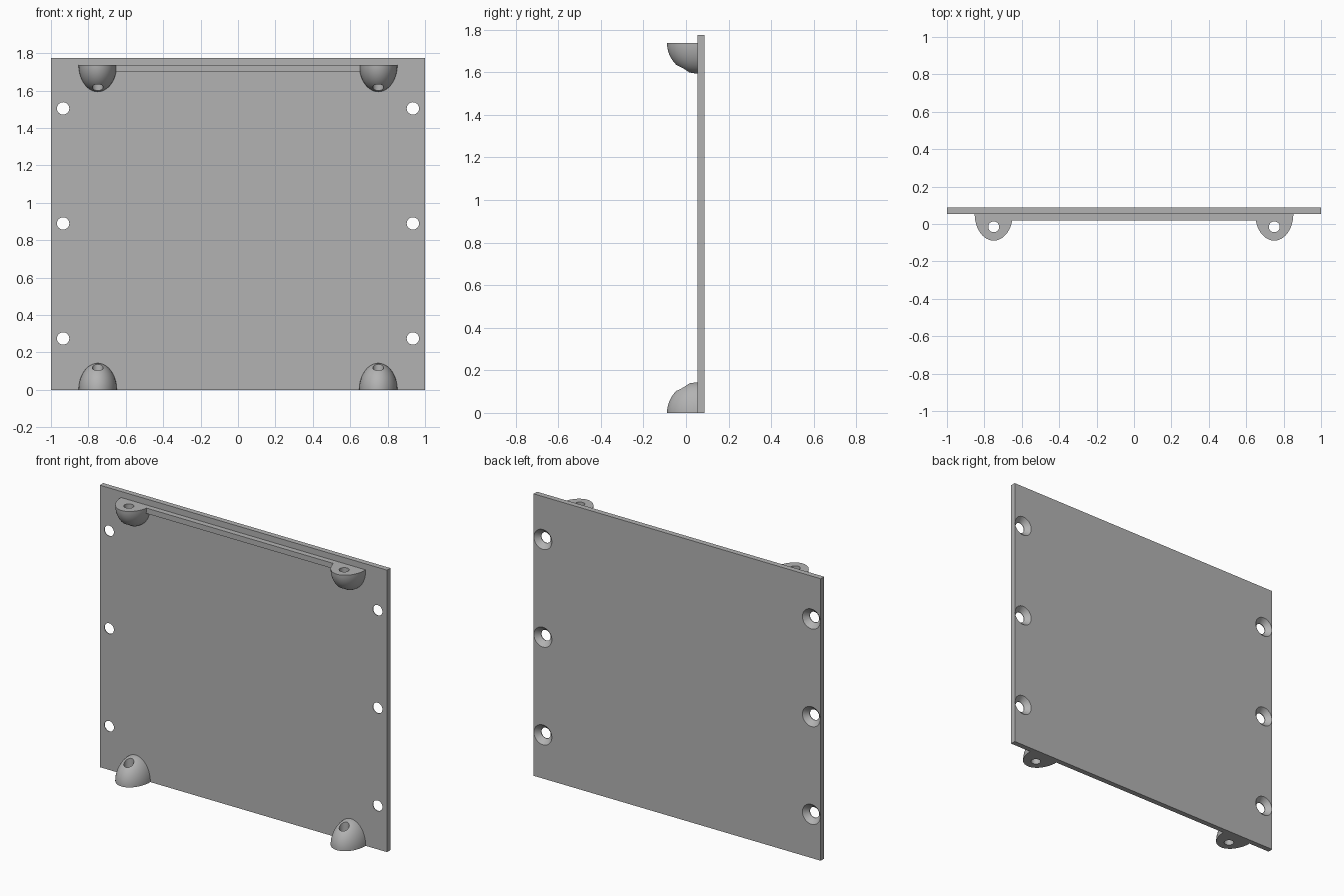
import bpy, bmesh
from math import pi, radians
from mathutils import Matrix, Vector

cube = bpy.data.objects.get("Cube")
if cube:
    bpy.data.objects.remove(cube, do_unlink=True)

W, H = 1.0, 1.775                # half width and height of the plate
FRONT, BACK = 0.054, 0.088       # plate faces along y
LUG_X, LUG_TOP = 0.75, 1.737

grey = bpy.data.materials.new("plain grey")
grey.use_nodes = True
grey.diffuse_color = (0.45, 0.45, 0.45, 1)
grey.node_tree.nodes["Principled BSDF"].inputs["Base Color"].default_value = grey.diffuse_color


def make(name, bm):
    mesh = bpy.data.meshes.new(name)
    bmesh.ops.recalc_face_normals(bm, faces=bm.faces)
    bm.to_mesh(mesh)
    bm.free()
    mesh.materials.append(grey)
    ob = bpy.data.objects.new(name, mesh)
    bpy.context.collection.objects.link(ob)
    return ob


def box(name, lo, hi):
    lo, hi = Vector(lo), Vector(hi)
    bm = bmesh.new()
    bmesh.ops.create_cube(bm, size=1, matrix=Matrix.Translation((lo + hi) / 2)
                          @ Matrix.Diagonal((*(hi - lo), 1)))
    return make(name, bm)


def cut(target, cutter):
    cutter.hide_render = True
    mod = target.modifiers.new("cut", "BOOLEAN")
    mod.operation = "DIFFERENCE"
    mod.solver = "EXACT"
    mod.object = cutter
    bpy.context.view_layer.objects.active = target
    bpy.ops.object.modifier_apply(modifier=mod.name)
    bpy.data.objects.remove(cutter, do_unlink=True)


def smooth(ob):
    bpy.ops.object.select_all(action="DESELECT")
    ob.select_set(True)
    bpy.context.view_layer.objects.active = ob
    bpy.ops.object.shade_smooth_by_angle(angle=radians(30))


# Back plate with countersunk screw holes down both sides
plate = box("plate", (-W, FRONT, 0), (W, BACK, H))
for side in (-1, 1):
    for z in (0.275, 0.89, 1.505):
        for r_front, r_back, y0, y1 in ((0.033, 0.033, FRONT - 0.05, BACK + 0.05),
                                        (0.033, 0.063, BACK - 0.03, BACK + 0.0005)):
            bm = bmesh.new()
            spot = Matrix.Translation((side * 0.935, (y0 + y1) / 2, z))
            bmesh.ops.create_cone(bm, cap_ends=True, segments=40, radius1=r_front,
                                  radius2=r_back, depth=y1 - y0,
                                  matrix=spot @ Matrix.Rotation(-pi / 2, 4, "X"))
            cut(plate, make("screw_cutter", bm))
smooth(plate)


# Quarter-ellipsoid lugs with vertical pin holes
def lug(name, x, z, up):
    bm = bmesh.new()
    bmesh.ops.create_uvsphere(bm, u_segments=48, v_segments=32, radius=1,
                              matrix=Matrix.Diagonal((0.102, 0.143, 0.143, 1)))
    for normal in ((0, 1, 0), (0, 0, -up)):
        geom = bm.verts[:] + bm.edges[:] + bm.faces[:]
        bmesh.ops.bisect_plane(bm, geom=geom, dist=1e-5, plane_co=(0, 0, 0),
                               plane_no=normal, clear_outer=True)
        rim = [e for e in bm.edges if e.is_boundary]
        bmesh.ops.holes_fill(bm, edges=rim, sides=0)
    bmesh.ops.translate(bm, verts=bm.verts, vec=(x, FRONT, z))
    ob = make(name, bm)
    bm = bmesh.new()
    bmesh.ops.create_cone(bm, cap_ends=True, segments=32, radius1=0.029, radius2=0.029,
                          depth=0.5, matrix=Matrix.Translation((x, -0.015, z)))
    cut(ob, make("pin_cutter", bm))
    smooth(ob)


for side, label in ((1, "left"), (-1, "right")):
    lug("lower_lug_" + label, side * LUG_X, 0, 1)
    lug("upper_lug_" + label, side * LUG_X, LUG_TOP, -1)

# Ledge joining the two upper lugs
box("ledge", (-0.68, 0.02, 1.703), (0.68, FRONT, LUG_TOP))
